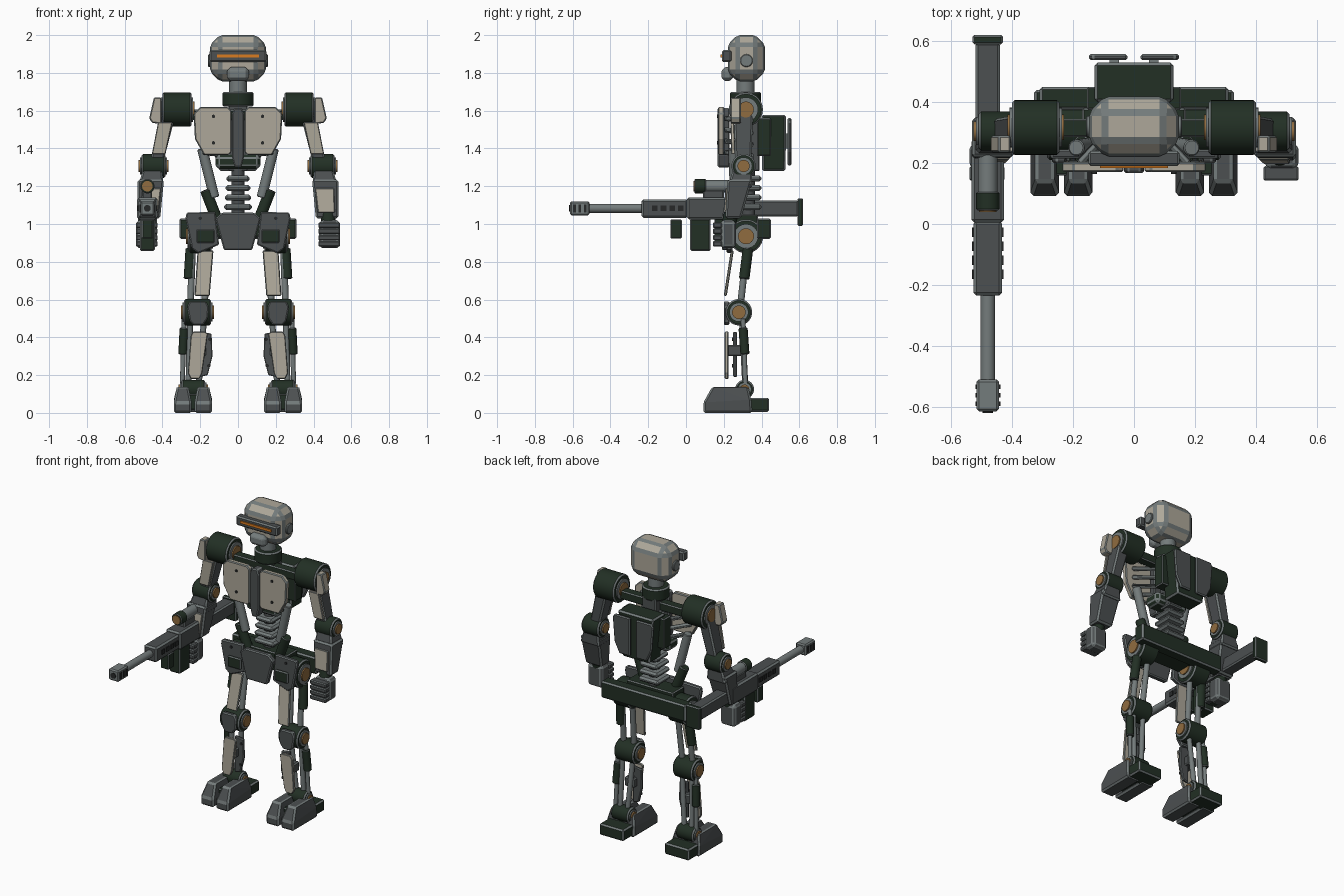
import bpy, bmesh, math
from mathutils import Vector

if "Cube" in bpy.data.objects:
    bpy.data.objects.remove(bpy.data.objects["Cube"])


def material(name, r, g, b):
    m = bpy.data.materials.new(name)
    m.diffuse_color = (r, g, b, 1)
    m.use_nodes = True
    m.node_tree.nodes["Principled BSDF"].inputs["Base Color"].default_value = m.diffuse_color
    return m


GREEN = material("dark_green", .016, .029, .018)
DARK = material("dark_grey", .072, .079, .082)
GREY = material("light_grey", .175, .2, .2)
BEIGE = material("beige", .42, .39, .32)
OCHRE = material("ochre", .28, .15, .05)
ORANGE = material("orange", .7, .2, .015)
BLACK = material("near_black", .02, .022, .022)


def finish(name, bm, mat, mirror=False, chamfer=0, edge=.006):
    bmesh.ops.recalc_face_normals(bm, faces=bm.faces)
    me = bpy.data.meshes.new(name)
    bm.to_mesh(me)
    bm.free()
    ob = bpy.data.objects.new(name, me)
    bpy.context.collection.objects.link(ob)
    me.materials.append(mat)
    me.materials.append(GREY)
    for width, idx in ((chamfer, -1), (edge, 1)):
        if width:
            b = ob.modifiers.new("bevel", 'BEVEL')
            b.width, b.segments, b.material = width, 1, idx
            b.limit_method, b.angle_limit = 'ANGLE', math.radians(28)
    if mirror:
        ob.modifiers.new("mirror", 'MIRROR')
    return ob


def hull(name, pts, mat, **kw):
    """Convex solid around a few points."""
    bm = bmesh.new()
    for p in pts:
        bm.verts.new(p)
    bmesh.ops.convex_hull(bm, input=bm.verts[:])
    bmesh.ops.dissolve_limit(bm, angle_limit=.02, verts=bm.verts[:], edges=bm.edges[:])
    return finish(name, bm, mat, **kw)


def box(name, xs, ys, zs, mat, **kw):
    return hull(name, [(x, y, z) for x in xs for y in ys for z in zs], mat, **kw)


def plate(name, outline, ys, mat, **kw):
    """Outline in x,z extruded along y."""
    return hull(name, [(x, y, z) for x, z in outline for y in ys], mat, **kw)


def limb(name, p, ps, q, qs, mat, **kw):
    """Tapered block between two centres with (x, y) half sizes."""
    return hull(name, [(c[0] + i * s[0], c[1] + j * s[1], c[2])
                       for c, s in ((p, ps), (q, qs)) for i in (-1, 1) for j in (-1, 1)], mat, **kw)


def tube(name, p, q, r, mat, sides=32, edge=.004, **kw):
    p, q = Vector(p), Vector(q)
    rot = (q - p).to_track_quat('Z', 'Y')
    bm = bmesh.new()
    bmesh.ops.create_cone(bm, cap_ends=True, segments=sides, radius1=r, radius2=r, depth=(q - p).length)
    for v in bm.verts:
        v.co = rot @ v.co + (p + q) / 2
    for f in bm.faces:
        f.smooth = len(f.verts) == 4
    for e in bm.edges:
        e.smooth = all(f.smooth for f in e.link_faces)
    return finish(name, bm, mat, edge=edge, **kw)


def joint(name, xs, y, z, r, hub):
    """Green drum on the x axis with grey rings and ochre hubs."""
    a, b = xs
    tube(name + "_drum", (a, y, z), (b, y, z), r, GREEN, edge=.008, mirror=True)
    tube(name + "_ring", (a - .008, y, z), (b + .008, y, z), r * .72, GREY, edge=0, mirror=True)
    tube(name + "_hub", (a - .016, y, z), (b + .016, y, z), hub, OCHRE, edge=0, mirror=True)


def bolts(name, spots, y):
    for i, (x, z) in enumerate(spots):
        tube(f"{name}_{i}", (x, y - .005, z), (x, y + .005, z), .009, BLACK, 12, edge=0, mirror=True)


# Head
box("head", (-.147, .147), (.222, .418), (1.755, 2), BEIGE, chamfer=.05, edge=.014)
box("visor", (-.15, .15), (.19, .24), (1.858, 1.92), DARK, edge=.008)
box("visor_light", (-.112, .112), (.183, .192), (1.882, 1.898), ORANGE, edge=0)
box("jaw", (-.058, .058), (.188, .25), (1.757, 1.83), GREY, chamfer=.018, edge=.004)
tube("ear", (.13, .32, 1.865), (.158, .32, 1.865), .034, GREY, mirror=True)
tube("neck", (0, .315, 1.66), (0, .315, 1.78), .048, GREY)
tube("collar", (0, .315, 1.622), (0, .315, 1.7), .083, GREEN, edge=.008)

# Chest
plate("chest_plate", [(.035, 1.6), (.055, 1.62), (.2, 1.62), (.235, 1.585), (.228, 1.45), (.18, 1.365),
                      (.05, 1.365), (.035, 1.38)], (.17, .203), BEIGE, mirror=True)
bolts("chest_bolt", [(.13, 1.57), (.13, 1.43)], .169)
plate("sternum", [(-.033, 1.58), (-.02, 1.615), (.02, 1.615), (.033, 1.58), (.033, 1.36), (.018, 1.3),
                  (-.018, 1.3), (-.033, 1.36)], (.168, .23), DARK)
box("chest_core", (-.12, .12), (.24, .36), (1.29, 1.37), GREEN, chamfer=.02)
box("spine_column", (-.05, .05), (.3, .39), (1.28, 1.64), DARK)
box("shoulder_beam", (-.25, .25), (.285, .345), (1.55, 1.605), GREEN)
for i in range(4):
    z = 1.36 + i * .06
    tube(f"rib_{i}", (.03, .36, z), (.18, .2, z + .02), .014, GREEN, 12, mirror=True)

# Backpack
box("backpack_mount", (-.155, .155), (.375, .45), (1.36, 1.56), GREEN)
limb("backpack", (0, .465, 1.578), (.13, .065), (0, .465, 1.28), (.1, .062), GREEN, edge=.01)
plate("backpack_plate", [(.022, 1.56), (.135, 1.56), (.148, 1.54), (.135, 1.38), (.1, 1.31), (.022, 1.31)],
      (.538, .558), DARK, mirror=True)
box("backpack_standoff", (.05, .08), (.52, .545), (1.4, 1.48), GREY, mirror=True, edge=0)

# Waist
tube("lower_spine", (0, .33, 1.02), (0, .33, 1.3), .035, DARK)
for i in range(4):
    z = 1.09 + i * .05
    box(f"vertebra_{i}", (-.074 + .004 * i, .074 - .004 * i), (.262, .4), (z - .016, z + .016), GREY, chamfer=.012, edge=0)
tube("waist_rod", (.19, .25, 1.4), (.125, .26, 1.14), .027, GREY, 20, mirror=True)
tube("waist_sleeve", (.172, .26, 1.18), (.11, .27, 1.02), .03, GREEN, 20, mirror=True)

# Pelvis
plate("pelvis_front", [(-.085, 1.06), (.085, 1.06), (.12, 1.03), (.075, .862), (-.075, .862), (-.12, 1.03)],
      (.19, .225), DARK)
plate("hip_plate", [(.12, 1.065), (.272, 1.06), (.278, 1.03), (.245, .87), (.21, .845), (.1, .89)],
      (.215, .245), DARK, mirror=True)
box("hip_block", (.125, .22), (.203, .24), (.9, .972), GREEN, mirror=True)
bolts("hip_bolt", [(.2, 1.03)], .214)
box("pelvis_bar", (-.17, .17), (.26, .38), (.93, 1.05), GREEN)
box("pelvis_back", (-.31, .31), (.375, .45), (.92, 1.03), GREEN, edge=.009)
joint("hip", (.14, .26), .318, .935, .09, .042)

# Legs
limb("thigh_plate", (.172, .245, .86), (.042, .008), (.19, .208, .62), (.04, .008), BEIGE, edge=.005, mirror=True)
for i, dx in enumerate((-.04, .035)):
    tube(f"thigh_rod_{i}", (.205 + dx, .325, .9), (.218 + dx, .285, .54), .018, GREY, 16, mirror=True)
    tube(f"shin_rod_{i}", (.218 + dx, .295, .52), (.238 + dx * .7, .315, .12), .016, GREY, 16, mirror=True)
tube("thigh_sleeve", (.25, .328, .87), (.26, .308, .71), .028, GREEN, 20, mirror=True)
tube("shin_sleeve", (.285, .302, .45), (.292, .312, .31), .024, GREEN, 20, mirror=True)
tube("shin_piston", (.285, .302, .5), (.295, .315, .14), .013, GREY, 16, mirror=True)
joint("knee", (.143, .285), .28, .533, .07, .036)
plate("knee_pad", [(.17, .59), (.255, .59), (.27, .56), (.255, .485), (.235, .465), (.185, .465), (.16, .5), (.155, .56)],
      (.2, .23), DARK, mirror=True)
plate("shin_plate", [(.16, .42), (.175, .43), (.238, .43), (.25, .41), (.265, .21), (.25, .18), (.205, .18), (.19, .21)],
      (.205, .225), BEIGE, edge=.004, mirror=True)
plate("shin_side_plate", [(.14, .42), (.2, .43), (.2, .19), (.16, .2), (.135, .3)],
      (.25, .27), DARK, edge=.004, mirror=True)
bolts("shin_bolt", [(.15, .39), (.155, .25)], .249)
box("shin_bracket", (.17, .24), (.22, .3), (.3, .36), DARK, mirror=True)

# Feet
joint("ankle", (.175, .3), .31, .125, .05, .025)
for name, a, b in (("inner_toe", .137, .23), ("outer_toe", .246, .34)):
    hull(name, [(x, y, z) for x in (a, b) for y, z in ((.092, 0), (.092, .055), (.35, 0), (.345, .07))] +
         [(x, y, .137) for x in (a + .016, b - .016) for y in (.138, .33)], DARK, edge=.01, mirror=True)
box("foot_bridge", (.2, .28), (.16, .34), (.015, .1), GREEN, mirror=True)
box("heel", (.15, .328), (.31, .44), (.005, .08), GREEN, edge=.009, mirror=True)

# Arms
joint("shoulder", (.245, .4), .317, 1.606, .09, .042)
plate("shoulder_pad", [(.405, 1.67), (.445, 1.67), (.47, 1.56), (.455, 1.535), (.405, 1.53)],
      (.235, .29), BEIGE, mirror=True)
limb("upper_arm", (.37, .305, 1.58), (.04, .05), (.43, .303, 1.33), (.035, .042), DARK, edge=.009, mirror=True)
limb("upper_arm_plate", (.385, .245, 1.54), (.038, .01), (.42, .25, 1.37), (.036, .01), BEIGE, edge=.004, mirror=True)
joint("elbow", (.385, .51), .305, 1.307, .064, .032)
limb("forearm_top", (.452, .3, 1.29), (.05, .05), (.462, .285, 1.19), (.07, .065), DARK, edge=.009, mirror=True)
limb("forearm", (.462, .285, 1.235), (.07, .065), (.472, .25, 1.03), (.06, .042), DARK, edge=.01, mirror=True)
limb("forearm_plate", (.458, .218, 1.19), (.05, .008), (.468, .205, 1.06), (.045, .008), BEIGE, edge=.004, mirror=True)
tube("wrist", (.475, .24, 1.06), (.48, .225, .99), .038, GREEN, 20, mirror=True)
box("hand", (.43, .54), (.18, .265), (.872, 1.02), DARK, chamfer=.015, edge=.005, mirror=True)
for i in range(4):
    z = .895 + i * .033
    box(f"finger_{i}", (.425, .54), (.142, .19), (z - .014, z + .014), DARK, edge=.005, mirror=True)

# Rifle
X = -.48
box("rifle_butt", (X - .05, X + .05), (.59, .62), (.99, 1.136), GREEN)
box("rifle_stock", (X - .04, X + .04), (.25, .595), (1.04, 1.125), DARK, edge=.008)
box("rifle_receiver", (X - .054, X + .054), (.005, .28), (1.025, 1.14), DARK, edge=.01)
box("rifle_handguard", (X - .047, X + .047), (-.235, .01), (1.032, 1.13), DARK, edge=.01)
for i in range(4):
    y = -.165 + i * .046
    box(f"handguard_vent_{i}", (X - .052, X + .052), (y - .015, y + .015), (1.068, 1.098), BLACK, edge=0)
tube("rifle_barrel", (X, -.53, 1.083), (X, -.2, 1.083), .024, GREY)
box("muzzle_brake", (X - .037, X + .037), (-.615, -.51), (1.046, 1.12), GREY, chamfer=.008, edge=0)
tube("muzzle_bore", (X, -.62, 1.083), (X, -.6, 1.083), .018, BLACK, 20, edge=0)
for i in range(3):
    y = -.59 + i * .028
    box(f"muzzle_slot_{i}", (X - .041, X + .041), (y - .007, y + .007), (1.062, 1.104), BLACK, edge=0)
box("foregrip", (X - .03, X + .03), (-.082, -.022), (.922, 1.025), GREEN)
box("magazine", (X - .04, X + .04), (.022, .13), (.857, 1.03), GREEN, edge=.008)
box("pistol_grip", (X - .03, X + .03), (.15, .24), (.88, 1.03), GREEN)
box("scope_mount", (X - .025, X + .025), (.09, .2), (1.13, 1.18), DARK)
tube("scope_tube", (X, .08, 1.2), (X, .235, 1.2), .032, GREY)
tube("scope_hood", (X, .045, 1.2), (X, .105, 1.2), .038, GREEN)
tube("scope_lens", (X, .04, 1.2), (X, .05, 1.2), .028, OCHRE, edge=0)
